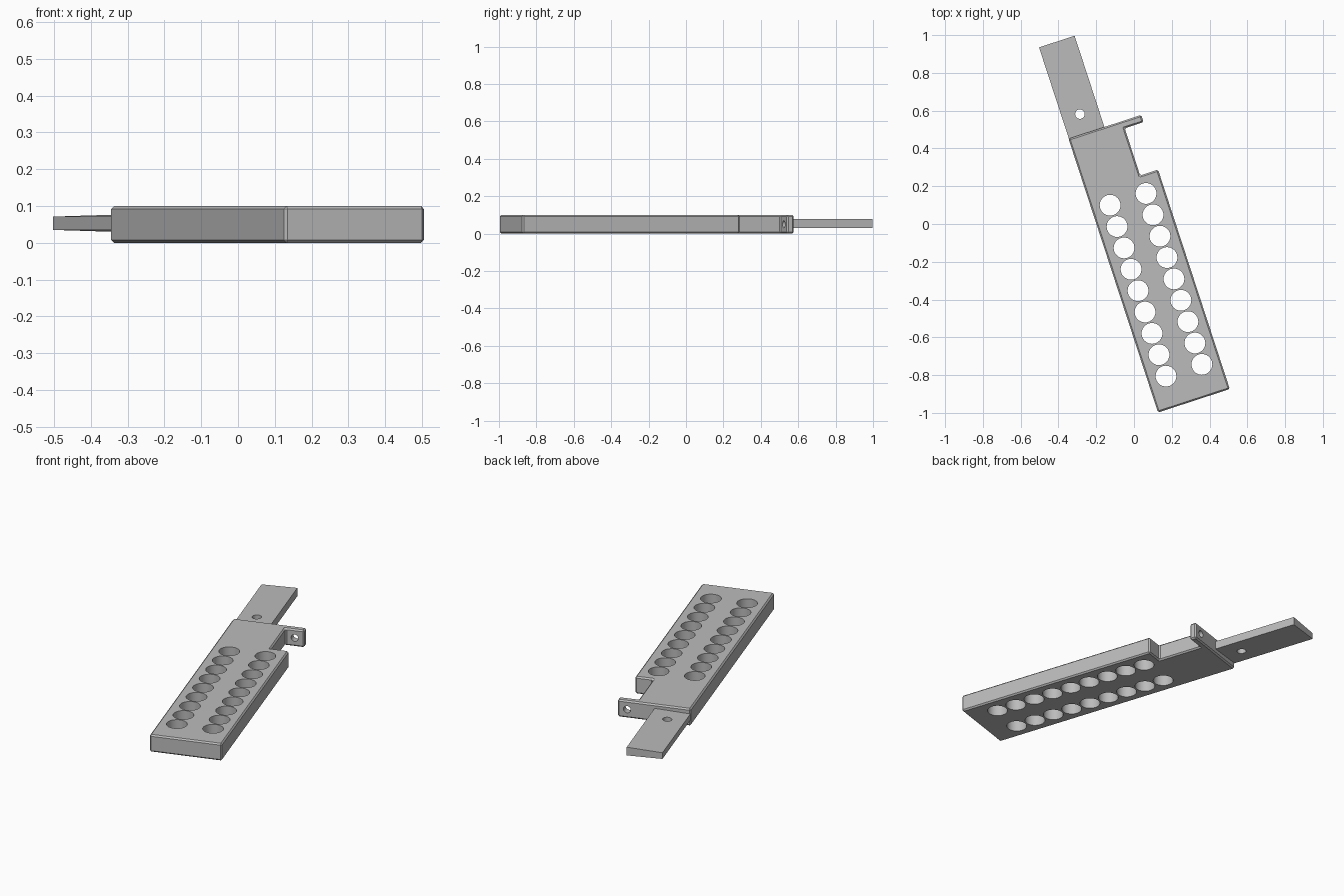
import bpy, bmesh, math
from mathutils import Matrix, Vector

if "Cube" in bpy.data.objects:
    bpy.data.objects.remove(bpy.data.objects["Cube"])

# Shared local frame: u across the width, v along the length, tilted in plan
PLACE = Matrix.Translation((0.127, -0.998, 0)) @ Matrix.Rotation(math.radians(18.1), 4, 'Z')

grey = bpy.data.materials.new("grey")
grey.diffuse_color = (0.5, 0.5, 0.5, 1)
grey.use_nodes = True
grey.node_tree.nodes["Principled BSDF"].inputs["Base Color"].default_value = grey.diffuse_color


def add_object(name, bm):
    bmesh.ops.recalc_face_normals(bm, faces=bm.faces)
    mesh = bpy.data.meshes.new(name)
    bm.to_mesh(mesh)
    bm.free()
    mesh.materials.append(grey)
    obj = bpy.data.objects.new(name, mesh)
    bpy.context.collection.objects.link(obj)
    obj.matrix_world = PLACE
    return obj


def prism(name, outline, height):
    bm = bmesh.new()
    face = bm.faces.new([bm.verts.new((u, v, 0)) for u, v in outline])
    top = bmesh.ops.extrude_face_region(bm, geom=[face])["geom"]
    bmesh.ops.translate(bm, vec=(0, 0, height),
                        verts=[g for g in top if isinstance(g, bmesh.types.BMVert)])
    return add_object(name, bm)


def drill(obj, holes):
    """Cut cylinders given as (centre, radius, depth, rotation)."""
    bm = bmesh.new()
    for centre, radius, depth, rot in holes:
        bmesh.ops.create_cone(bm, cap_ends=True, segments=40, radius1=radius, radius2=radius,
                              depth=depth, matrix=Matrix.Translation(centre) @ rot)
    cutter = add_object(obj.name + "_cutter", bm)
    cutter.hide_render = True
    mod = obj.modifiers.new("holes", 'BOOLEAN')
    mod.object, mod.solver = cutter, 'EXACT'


def finish(obj):
    bpy.ops.object.select_all(action='DESELECT')
    obj.select_set(True)
    bpy.context.view_layer.objects.active = obj
    bpy.context.view_layer.update()
    for mod in list(obj.modifiers):
        bpy.ops.object.modifier_apply(modifier=mod.name)
    bpy.ops.object.shade_smooth_by_angle(angle=math.radians(30))


UP = Matrix()
ALONG = Matrix.Rotation(math.pi / 2, 4, 'X')

# Handle block with a side notch and an end lug, chamfered all round
handle = prism("handle", [(0, 0), (0.4, 0), (0.4, 1.222), (0.3, 1.222),
                          (0.3, 1.485), (0.405, 1.485), (0.405, 1.525), (0, 1.525)], 0.1)
bevel = handle.modifiers.new("chamfer", 'BEVEL')
bevel.width, bevel.segments = 0.008, 1
# Two rows of nine lightening holes and the lug hole
holes = [((u, 0.17 + 0.119 * i, 0.05), 0.055, 0.3, UP) for u in (0.1, 0.3) for i in range(9)]
holes.append(((0.352, 1.505, 0.05), 0.02, 0.1, ALONG))
drill(handle, holes)

# Blade: thick along one edge, thinner along the other
bm = bmesh.new()
bmesh.ops.create_cube(bm, size=1)
for v in bm.verts:
    half = 0.024 if v.co.x > 0 else 0.018
    v.co = Vector((0.2 if v.co.x > 0 else 0.002, 2.033 if v.co.y > 0 else 1.5,
                   0.053 + math.copysign(half, v.co.z)))
blade = add_object("blade", bm)
drill(blade, [((0.098, 1.63, 0.05), 0.025, 0.3, UP)])

for part in (handle, blade):
    finish(part)
for obj in list(bpy.data.objects):
    if obj.name.endswith("_cutter"):
        bpy.data.objects.remove(obj)
